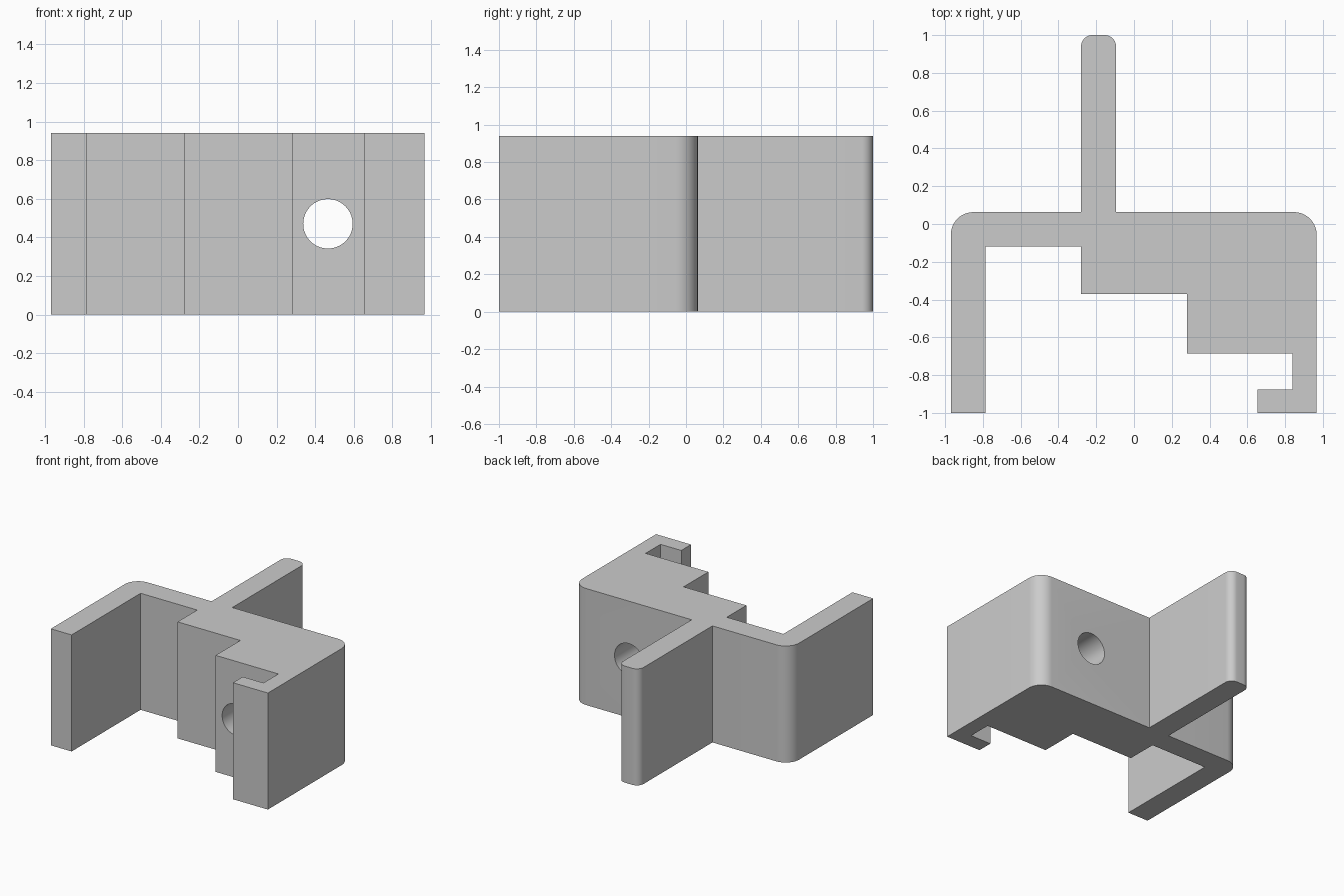
import bpy, bmesh
from math import sin, cos, pi, radians
from mathutils import Vector

cube = bpy.data.objects.get("Cube")
if cube:
    bpy.data.objects.remove(cube, do_unlink=True)

HEIGHT = 0.94

grey = bpy.data.materials.new("plain grey")
grey.use_nodes = True
colour = (0.6, 0.6, 0.6, 1)
grey.diffuse_color = colour
grey.node_tree.nodes["Principled BSDF"].inputs["Base Color"].default_value = colour


def rounded(points, steps=10):
    """Replace each corner that has a radius by a tangent arc."""
    out = []
    for i, (x, y, r) in enumerate(points):
        p = Vector((x, y))
        if not r:
            out.append(p)
            continue
        a = (Vector(points[i - 1][:2]) - p).normalized()
        b = (Vector(points[(i + 1) % len(points)][:2]) - p).normalized()
        centre = p + (a + b) * r
        for k in range(steps + 1):
            t = k / steps * pi / 2
            out.append(centre - b * r * cos(t) - a * r * sin(t))
    return out


# Bracket outline (x, y, corner radius), anticlockwise from the right leg
outline = [
    (-0.97, -1, 0), (-0.785, -1, 0), (-0.785, -0.12, 0), (-0.28, -0.12, 0),
    (-0.28, -0.37, 0), (0.28, -0.37, 0), (0.28, -0.685, 0), (0.84, -0.685, 0),
    (0.84, -0.875, 0), (0.655, -0.875, 0), (0.655, -1, 0), (0.967, -1, 0),
    (0.967, 0.063, 0.12), (-0.095, 0.063, 0), (-0.095, 1, 0.06),
    (-0.28, 1, 0.06), (-0.28, 0.063, 0), (-0.97, 0.063, 0.12),
]

# Extruded bracket body
bm = bmesh.new()
base = bm.faces.new([bm.verts.new((p.x, p.y, 0)) for p in rounded(outline)])
top = bmesh.ops.extrude_face_region(bm, geom=[base])["geom"]
bmesh.ops.translate(bm, vec=(0, 0, HEIGHT),
                    verts=[v for v in top if isinstance(v, bmesh.types.BMVert)])
bmesh.ops.recalc_face_normals(bm, faces=bm.faces)
mesh = bpy.data.meshes.new("bracket")
bm.to_mesh(mesh)
bm.free()
mesh.materials.append(grey)
bracket = bpy.data.objects.new("bracket", mesh)
bpy.context.collection.objects.link(bracket)

# Screw hole through the stepped block
bpy.ops.mesh.primitive_cylinder_add(vertices=64, radius=0.128, depth=1.2,
                                    location=(0.466, -0.3, HEIGHT / 2),
                                    rotation=(pi / 2, 0, 0))
cutter = bpy.context.object
cutter.name = "hole_cutter"
cutter.hide_render = True
cutter.data.materials.append(grey)

cut = bracket.modifiers.new("hole", "BOOLEAN")
cut.operation = "DIFFERENCE"
cut.solver = "EXACT"
cut.object = cutter

bpy.ops.object.select_all(action="DESELECT")
bracket.select_set(True)
bpy.context.view_layer.objects.active = bracket
bpy.ops.object.modifier_apply(modifier=cut.name)
bpy.data.objects.remove(cutter, do_unlink=True)
bpy.ops.object.shade_smooth_by_angle(angle=radians(30))
